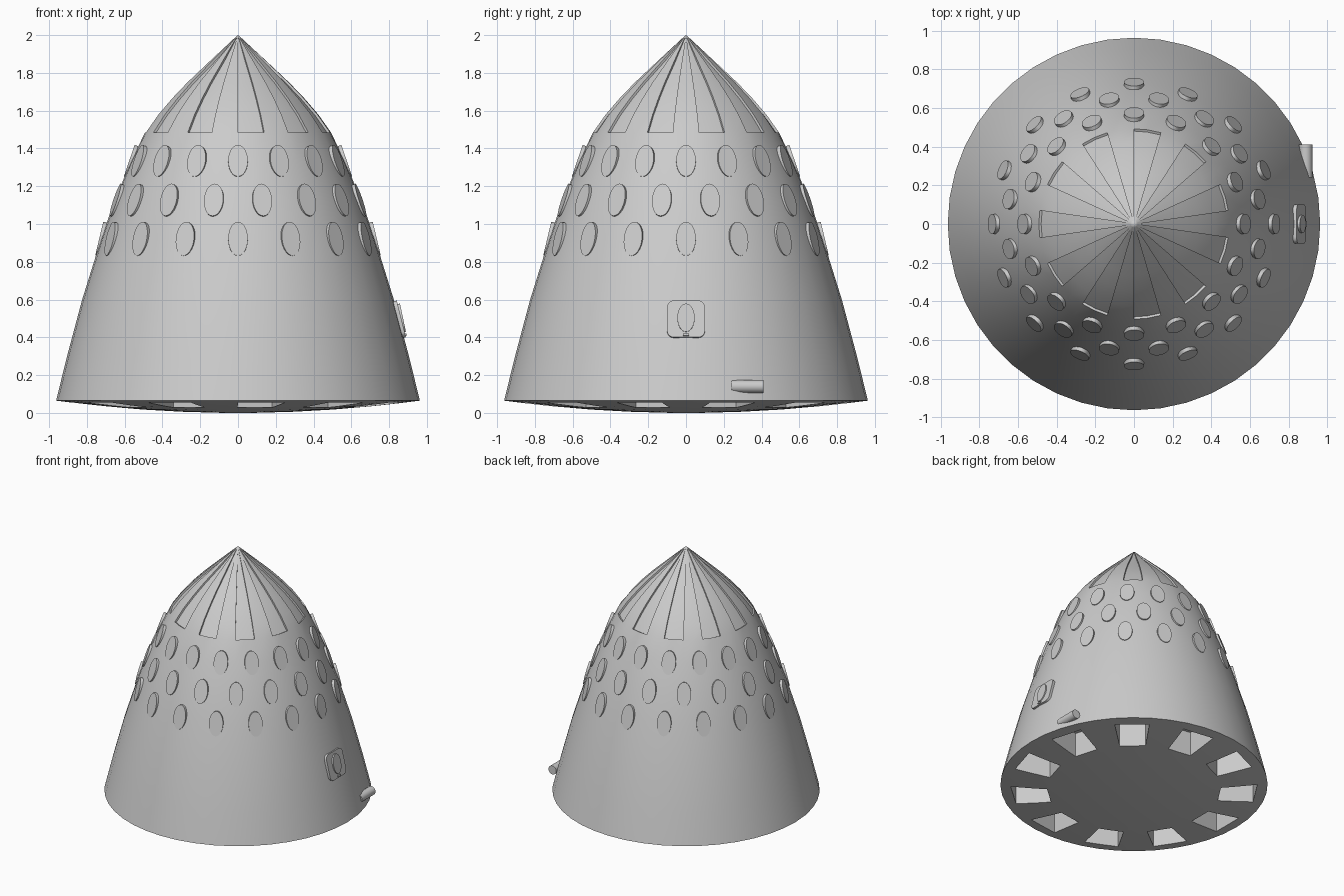
import bpy, bmesh, math
from mathutils import Matrix, Vector

if "Cube" in bpy.data.objects:
    bpy.data.objects.remove(bpy.data.objects["Cube"])

SEG = 44                     # divides evenly into 22 half sectors
STEP = 2 * math.pi / SEG

grey = bpy.data.materials.new("plain grey")
grey.diffuse_color = (0.6, 0.6, 0.6, 1)
grey.use_nodes = True
grey.node_tree.nodes["Principled BSDF"].inputs["Base Color"].default_value = grey.diffuse_color


def finish(bm, name, angle=30):
    bmesh.ops.recalc_face_normals(bm, faces=bm.faces[:])
    me = bpy.data.meshes.new(name)
    bm.to_mesh(me)
    bm.free()
    me.materials.append(grey)
    ob = bpy.data.objects.new(name, me)
    bpy.context.collection.objects.link(ob)
    if angle:
        bpy.ops.object.select_all(action='DESELECT')
        ob.select_set(True)
        bpy.context.view_layer.objects.active = ob
        bpy.ops.object.shade_smooth_by_angle(angle=math.radians(angle))
    return ob


# Hull profile (radius, height), from the heat shield up to the tip
shield = [(r, 0.065 * (r / 0.963) ** 2) for r in (0.1, 0.3, 0.5, 0.7, 0.85)]
wall = [(0.963, 0.065), (0.905, 0.30), (0.825, 0.60), (0.725, 0.92),
        (0.655, 1.12), (0.565, 1.335), (0.492, 1.485)]
nose = [(0.425, 1.58), (0.35, 1.667), (0.27, 1.75), (0.14, 1.872), (0.018, 1.985)]
profile = shield + wall + nose


def radius_at(z):
    for (r0, z0), (r1, z1) in zip(wall, wall[1:]):
        if z <= z1:
            return r0 + (r1 - r0) * (z - z0) / (z1 - z0), math.atan2(r0 - r1, z1 - z0)


# Lathe the hull as one closed solid
bm = bmesh.new()
rings = [[bm.verts.new((r * math.cos(i * STEP), r * math.sin(i * STEP), z))
          for i in range(SEG)] for r, z in profile]
panels = []
for k, (a, b) in enumerate(zip(rings, rings[1:])):
    for i in range(SEG):
        j = (i + 1) % SEG
        f = bm.faces.new((a[i], a[j], b[j], b[i]))
        # alternate nose sectors become sunken wedge panels
        if k >= len(shield) + len(wall) - 1 and i % 4 in (1, 2):
            panels.append(f)
bm.faces.new(rings[0][::-1])
tip = bm.verts.new((0, 0, 2.0))
for i in range(SEG):
    bm.faces.new((rings[-1][i], rings[-1][(i + 1) % SEG], tip))
bm.normal_update()

# Sink the wedge panels
ret = bmesh.ops.extrude_face_region(bm, geom=panels)
for v in [g for g in ret["geom"] if isinstance(g, bmesh.types.BMVert)]:
    r = math.hypot(v.co.x, v.co.y)
    d = min(0.012, r * 0.2)
    v.co -= Vector((v.co.x / r * d, v.co.y / r * d, d * 0.5))
old = [f for f in panels if f.is_valid]
if old:
    bmesh.ops.delete(bm, geom=old, context='FACES')
hull = finish(bm, "hull")

# Eleven deep thruster pockets in the heat shield
bm = bmesh.new()
for k in range(11):
    rot = Matrix.Rotation((k + 0.5) * 2 * math.pi / 11, 3, 'Z')
    plan = [(0.62, -0.093), (0.88, -0.125), (0.88, 0.125), (0.62, 0.093)]
    lo, hi = ([bm.verts.new(rot @ Vector((x, y, z))) for x, y in plan] for z in (-0.1, 0.22))
    bm.faces.new(lo[::-1])
    bm.faces.new(hi)
    for i in range(4):
        j = (i + 1) % 4
        bm.faces.new((lo[i], lo[j], hi[j], hi[i]))
cutter = finish(bm, "pocket_cutter", 0)
cutter.hide_render = True
cutter.hide_viewport = True
cut = hull.modifiers.new("pockets", 'BOOLEAN')
cut.operation = 'DIFFERENCE'
cut.solver = 'EXACT'
cut.object = cutter
hull.modifiers.move(len(hull.modifiers) - 1, 0)


def frame(az, z, untilt=0.0, out=0.0):
    """Matrix on the hull wall: x sideways, y up the slope, z outward."""
    r, tilt = radius_at(z)
    tilt -= untilt
    n = Vector((math.cos(az) * math.cos(tilt), math.sin(az) * math.cos(tilt), math.sin(tilt)))
    t = Vector((-math.sin(az), math.cos(az), 0))
    m = Matrix((t, n.cross(t), n)).transposed().to_4x4()
    m.translation = Vector((r * math.cos(az), r * math.sin(az), z)) + n * out
    return m


def disc(bm, m, a, b, depth):
    bmesh.ops.create_cone(bm, cap_ends=True, segments=28, radius1=1, radius2=1, depth=1,
                          matrix=m @ Matrix.Diagonal((a, b, depth, 1)))


# Three staggered rows of raised oval ports
for name, z, half, shift in (("lower_ports", 0.92, 0.092, 0), ("middle_ports", 1.125, 0.09, 0.5),
                             ("upper_ports", 1.332, 0.088, 0)):
    bm = bmesh.new()
    for k in range(16):
        disc(bm, frame((k + shift) * math.pi / 8, z, math.radians(4)), 0.052, half, 0.02)
    finish(bm, name)

# Side hatch: rounded plate, oval window and latch
m = frame(0, 0.495, math.radians(1), 0.0)
bm = bmesh.new()
outline = []
for cx, cy, start in ((1, 1, 0), (-1, 1, 90), (-1, -1, 180), (1, -1, 270)):
    for s in range(6):
        a = math.radians(start + s * 18)
        outline.append((cx * 0.065 + 0.035 * math.cos(a), cy * 0.065 + 0.035 * math.sin(a)))
lo, hi = ([bm.verts.new(m @ Vector((x, y, z))) for x, y in outline] for z in (-0.02, 0.012))
bm.faces.new(lo[::-1])
bm.faces.new(hi)
for i in range(len(lo)):
    j = (i + 1) % len(lo)
    bm.faces.new((lo[i], lo[j], hi[j], hi[i]))
finish(bm, "hatch_plate")

bm = bmesh.new()
disc(bm, frame(0, 0.5, math.radians(3), 0.012), 0.046, 0.076, 0.02)
finish(bm, "hatch_window")

bm = bmesh.new()
bmesh.ops.create_cube(bm, size=1, matrix=m @ Matrix.Translation((0, -0.087, 0.012))
                      @ Matrix.Diagonal((0.03, 0.012, 0.016, 1)))
finish(bm, "hatch_latch")

# Small side nozzle lying against the hull
bm = bmesh.new()
bmesh.ops.create_cone(bm, cap_ends=True, segments=24, radius1=0.034, radius2=0.034, depth=0.17,
                      matrix=Matrix.Translation((0.888, 0.325, 0.14))
                      @ Matrix.Rotation(math.radians(90), 4, 'X'))
finish(bm, "side_nozzle")
